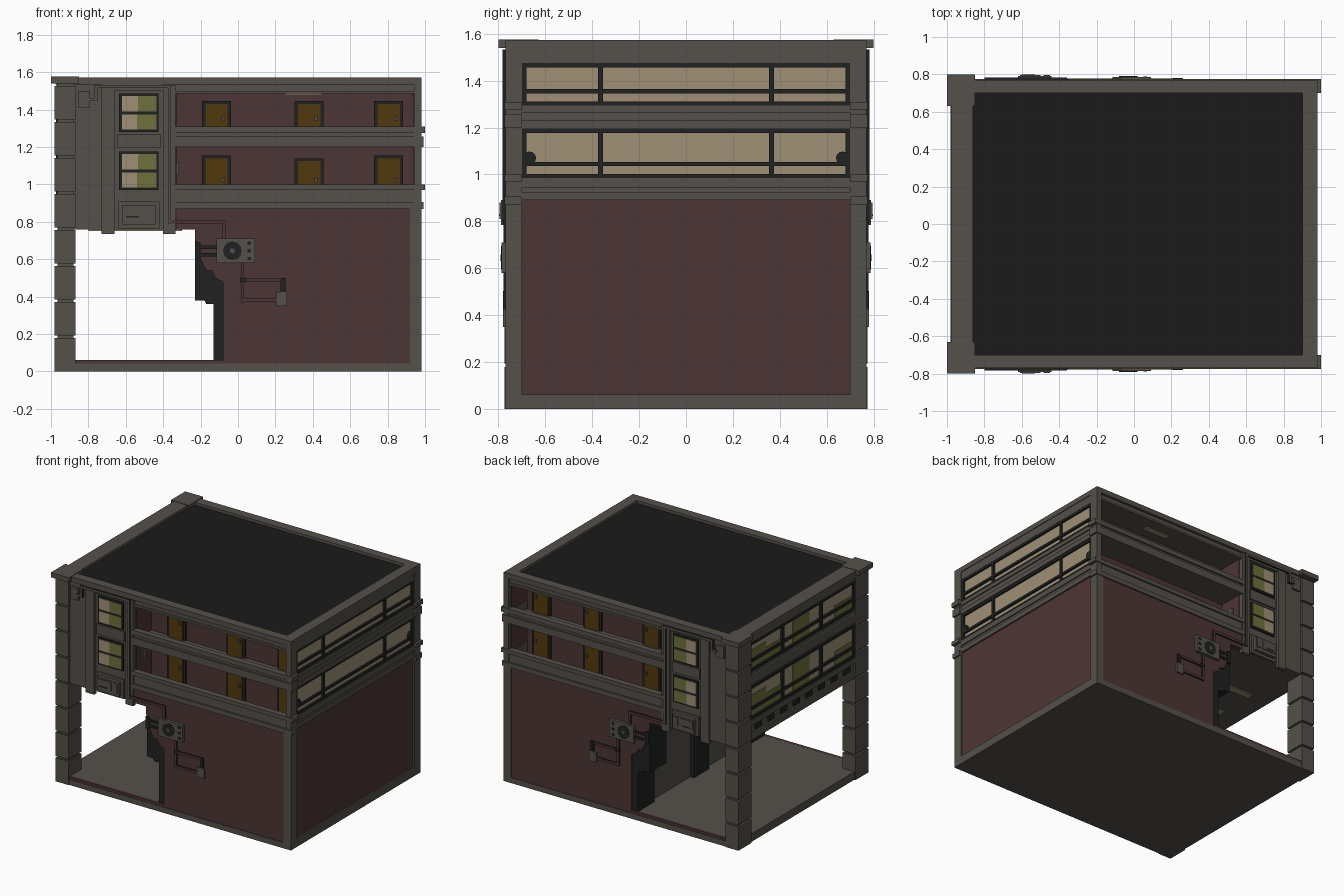
import bpy, bmesh, math
from mathutils import Matrix, Vector

def material(name, rgb):
    m = bpy.data.materials.new(name)
    m.diffuse_color = (*rgb, 1)
    return m

GRAY = material("concrete gray", (0.090, 0.082, 0.069))
RED = material("brick brown", (0.073, 0.036, 0.035))
DARK = material("dark metal", (0.014, 0.016, 0.015))
ROOF = material("roof black", (0.011, 0.011, 0.011))
GOLD = material("door ochre", (0.083, 0.040, 0.004))
BEIGE = material("glass beige", (0.345, 0.280, 0.182))
GREEN = material("glass olive", (0.160, 0.162, 0.046))

def finish(name, bm, mats):
    bmesh.ops.recalc_face_normals(bm, faces=bm.faces)
    me = bpy.data.meshes.new(name)
    bm.to_mesh(me)
    bm.free()
    for m in mats:
        me.materials.append(m)
    ob = bpy.data.objects.new(name, me)
    bpy.context.collection.objects.link(ob)
    return ob

def boxes(name, mat, items, both=False, front_mat=None):
    """Boxes as (x0,x1,y0,y1,z0,z1); both repeats them mirrored at the back."""
    bm = bmesh.new()
    for x0, x1, y0, y1, z0, z1 in items:
        for s in ((1, -1) if both else (1,)):
            loc = Vector(((x0 + x1) / 2, s * (y0 + y1) / 2, (z0 + z1) / 2))
            size = (x1 - x0, y1 - y0, z1 - z0)
            bmesh.ops.create_cube(bm, size=1, matrix=Matrix.Translation(loc) @ Matrix.Diagonal((*size, 1)))
    if front_mat:
        bm.normal_update()
        for f in bm.faces:
            f.material_index = int(abs(f.normal.y) > 0.9)
    return finish(name, bm, [mat, front_mat] if front_mat else [mat])

def profile(name, mat, pts, y0, y1):
    """An x-z outline extruded along y, repeated at the back."""
    bm = bmesh.new()
    for s in (1, -1):
        f = bm.faces.new([bm.verts.new((x, s * y0, z)) for x, z in pts])
        r = bmesh.ops.extrude_face_region(bm, geom=[f])
        bmesh.ops.translate(bm, vec=(0, s * (y1 - y0), 0),
                            verts=[v for v in r["geom"] if isinstance(v, bmesh.types.BMVert)])
    return finish(name, bm, [mat])

def disc(name, mat, x, y, z, r, depth, axis, sides=12):
    bm = bmesh.new()
    for s in (1, -1):
        m = Matrix.Translation((x, s * y, z)) @ Matrix.Rotation(math.pi / 2, 4, axis)
        bmesh.ops.create_cone(bm, cap_ends=True, segments=sides, radius1=r, radius2=r, depth=depth, matrix=m)
    return finish(name, bm, [mat])

# ground slab and passage floor
boxes("ground_slab", GRAY, [(-.97, .97, -.765, .765, 0, .04), (-.97, -.08, -.75, .75, .03, .06)])
boxes("floor_edge", RED, [(-.87, -.08, -.766, -.745, .03, .0605)], True)

# ground floor walls with stepped passage edge
profile("ground_wall", RED, [(.95, .04), (-.08, .04), (-.08, .48), (-.12, .50), (-.14, .54), (-.17, .54),
        (-.20, .60), (-.20, .68), (-.23, .70), (-.23, .76), (-.33, .76), (-.33, .89), (.95, .89)], -.765, -.72)
profile("passage_edge", DARK, [(-.06, .06), (-.13, .06), (-.13, .36), (-.17, .36), (-.18, .38), (-.23, .38),
        (-.23, .76), (-.06, .76)], -.755, -.56)
boxes("passage_wall", GRAY, [(-.10, -.06, -.72, .72, .05, .88)])
boxes("passage_door", DARK, [(-.13, -.10, -.09, .09, .06, .46)])
boxes("right_wall", RED, [(.93, .968, -.72, .72, .04, .90)])

# gray frame of front and right side
boxes("wall_frame", GRAY, [(.92, .98, -.77, -.70, 0, .90), (.94, .98, -.77, -.70, .88, 1.56),
                           (-.87, .94, -.77, -.74, 0, .042)], True)
boxes("right_bands", GRAY, [(.93, .98, -.71, .71, 0, .06), (.93, .98, -.71, .71, .89, .925),
      (.93, .972, -.71, .71, .92, .95), (.93, .98, -.71, .71, .945, .985), (.93, .98, -.71, .71, 1.195, 1.23),
      (.93, .972, -.71, .71, 1.22, 1.27), (.93, .98, -.71, .71, 1.265, 1.295), (.93, .975, -.71, .71, 1.475, 1.55)])

# right side window bands
for lo, hi, tag in ((.985, 1.195, "lower"), (1.295, 1.475, "upper")):
    boxes("right_glass_" + tag, BEIGE, [(.945, .960, -.70, .70, lo, hi)])
    bars = [(.952, .974, y - .01, y + .01, lo, hi) for y in (-.69, -.365, .365, .69)]
    bars += [(.952, .974, -.70, .70, z - .009, z + .009) for z in (lo + .008, lo + .06, hi - .009)]
    boxes("right_window_frame_" + tag, DARK, bars)
disc("right_vent", DARK, .965, .668, 1.07, .028, .016, 'Y')
boxes("balcony_end_wall", RED, [(.935, .946, -.74, -.50, .90, 1.50)], True)

# upper storeys: red core and left overhang
boxes("upper_core", RED, [(-.34, .94, -.56, .56, .89, 1.54)])
boxes("overhang_block", GRAY, [(-.95, -.335, -.75, .75, .88, 1.55), (-.95, -.09, -.75, .75, .76, .89)])
boxes("recess_side", RED, [(-.336, -.328, -.74, -.56, .91, 1.49)], True)
boxes("recess_meter", GRAY, [(-.33, -.315, -.68, -.64, 1.05, 1.12)], True)
boxes("ceiling_lights", BEIGE, [(-.80, -.30, y - .025, y + .025, .752, .762) for y in (-.3, 0, .3)])

# balconies: floor, parapet, rails and their corner ends
slabs, trims = [], []
for z0, z1, z2, z3 in ((.87, .905, .97, 1.0), (1.20, 1.255, 1.275, 1.31)):
    slabs += [(-.335, .95, -.765, -.55, z0, z0 + .03), (-.335, .95, -.762, -.735, z0, z3 - .01)]
    for a, b in ((z0, z1), (z2, z3)):
        trims += [(-.35, .98, -.775, -.73, a, b), (.95, 1.0 if a == z2 else .992, -.775, -.70, a, b)]
boxes("balcony_floor", GRAY, slabs, True)
boxes("balcony_rails", GRAY, trims, True)
boxes("balcony_lamps", BEIGE, [(.25, .45, -.68, -.64, 1.478, 1.488)], True)

# balcony doors
frames, doors, knobs = [], [], []
for x in (-.115, .38, .805):
    for z0, z1 in ((.90, 1.155 if x != .38 else 1.14), (1.23, 1.445)):
        frames.append((x - .077, x + .077, -.572, -.55, z0, z1))
        doors.append((x - .060, x + .060, -.58, -.55, z0, z1 - .015))
        knobs.append((x + .03, x + .045, -.59, -.58, z0 + .11, z0 + .135))
boxes("door_frames", DARK, frames, True)
boxes("doors", GOLD, doors, True)
boxes("door_knobs", GRAY, knobs, True)

# roof and parapet
boxes("roof_deck", ROOF, [(-.87, .91, -.71, .71, 1.53, 1.552)])
boxes("roof_fascia", GRAY, [(-.335, .96, -.755, -.55, 1.485, 1.50), (-.335, .96, -.75, -.70, 1.49, 1.55),
                            (-.335, .96, -.765, -.70, 1.485, 1.50)], True)
boxes("roof_parapet", GRAY, [(-.96, .98, -.77, -.70, 1.535, 1.573), (-.975, -.86, -.70, 0, 1.535, 1.573),
                             (.90, .98, -.70, 0, 1.535, 1.573)], True)

# corner pillars of stacked blocks
blocks = [(-.98, -.87, -.775, -.62, i * .1925, i * .1925 + .178) for i in range(8)]
boxes("pillar_blocks", GRAY, blocks, True)
boxes("pillar_core", GRAY, [(-.965, -.88, -.762, -.635, 0, 1.55)], True)
boxes("pillar_cap", GRAY, [(-1.0, -.85, -.80, -.63, 1.54, 1.576)], True)

# front of the overhang: panel, pilasters, window column
boxes("overhang_trim", GRAY, [(-.87, -.73, -.758, -.74, .76, 1.54), (-.73, -.66, -.77, -.74, .735, 1.54),
      (-.40, -.335, -.77, -.74, .735, 1.53), (-.66, -.40, -.765, -.74, 1.50, 1.54),
      (-.645, -.415, -.762, -.74, 1.195, 1.27)], True)
for z, tag in ((.97, "lower"), (1.28, "upper")):
    h = .205
    boxes("front_window_frame_" + tag, DARK, [(-.635, -.425, -.762, -.74, z, z + h)], True)
    boxes("front_glass_beige_" + tag, BEIGE, [(-.62, -.535, -.767, -.74, z + .11, z + h - .012),
          (-.62, -.54, -.767, -.74, z + .013, z + .095)], True)
    boxes("front_glass_green_" + tag, GREEN, [(-.535, -.435, -.767, -.74, z + .11, z + h - .012),
          (-.54, -.435, -.767, -.74, z + .013, z + .095)], True)

# control box below the windows
boxes("control_box", GRAY, [(-.64, -.42, -.765, -.74, .765, .91), (-.62, -.44, -.79, -.74, .785, .89),
                            (-.61, -.50, -.796, -.78, .81, .88), (-.485, -.45, -.796, -.78, .81, .88)], True)
boxes("control_slot", DARK, [(-.60, -.53, -.798, -.79, .822, .83)], True)

# left side windows, beams and brackets
for lo, hi, tag in ((.92, 1.17, "lower"), (1.28, 1.50, "upper")):
    boxes("left_glass_" + tag, BEIGE, [(-.957, -.94, -.63, .63, lo, hi)])
    boxes("left_glass_green_" + tag, GREEN, [(-.960, -.95, y, y + .2, lo, lo + (hi - lo) * k)
          for y, k in ((-.60, .5), (-.10, 1), (.24, .5), (.42, .7))])
    bars = [(-.972, -.94, y - .012, y + .012, lo, hi) for y in (-.62, -.23, .23, .62)]
    bars += [(-.972, -.94, -.63, .63, z - .01, z + .01) for z in (lo + .01, lo + .08, hi - .01)]
    boxes("left_window_frame_" + tag, DARK, bars)
boxes("left_beams", GRAY, [(-.965, -.94, -.63, .63, .76, .92), (-.978, -.94, -.63, .63, .88, .92),
      (-.965, -.94, -.63, .63, 1.17, 1.28), (-.98, -.94, -.63, .63, 1.19, 1.25), (-.97, -.94, -.63, .63, 1.50, 1.55)])
boxes("left_brackets", DARK, [(-.977, -.96, -.56 + i * .15, -.49 + i * .15, .835, .875) for i in range(8)])

# air conditioner with fan and buttons
boxes("cooler_box", GRAY, [(-.115, .09, -.787, -.74, .58, .71)], True)
disc("cooler_fan", DARK, -.03, -.784, .645, .05, .012, 'X')
disc("cooler_fan_hub", GRAY, -.03, -.786, .645, .014, .010, 'X', 8)
boxes("cooler_buttons", DARK, [(.05, .07, -.789, -.782, z, z + .018) for z in (.595, .636, .677)], True)
boxes("cooler_hoses", DARK, [(-.23, -.11, -.775, -.760, z, z + .018) for z in (.615, .655)]
      + [(-.23, -.20, -.775, -.74, .60, .69)], True)

# conduits: dark sides, front matching the wall behind
boxes("wall_conduit", DARK, [(-.36, -.065, -.778, -.76, .79, .81), (-.083, -.065, -.778, -.76, .70, .80),
      (.015, .033, -.778, -.76, .37, .59), (.03, .22, -.778, -.76, .372, .39),
      (.03, .25, -.778, -.76, .48, .498), (.232, .25, -.778, -.76, .42, .49)], True, RED)
boxes("conduit_joints", DARK, [(.012, .045, -.78, -.76, .475, .503), (.228, .254, -.78, -.76, .425, .50)], True)
boxes("overhang_conduit", DARK, [(-.375, -.357, -.782, -.76, .79, 1.53), (-.77, -.357, -.782, -.76, 1.515, 1.533),
      (-.77, -.752, -.782, -.75, 1.45, 1.52), (-.80, -.752, -.782, -.75, 1.445, 1.463)], True, GRAY)
boxes("junction_boxes", GRAY, [(.205, .262, -.78, -.76, .35, .425), (-.855, -.79, -.775, -.75, 1.41, 1.50)], True)
